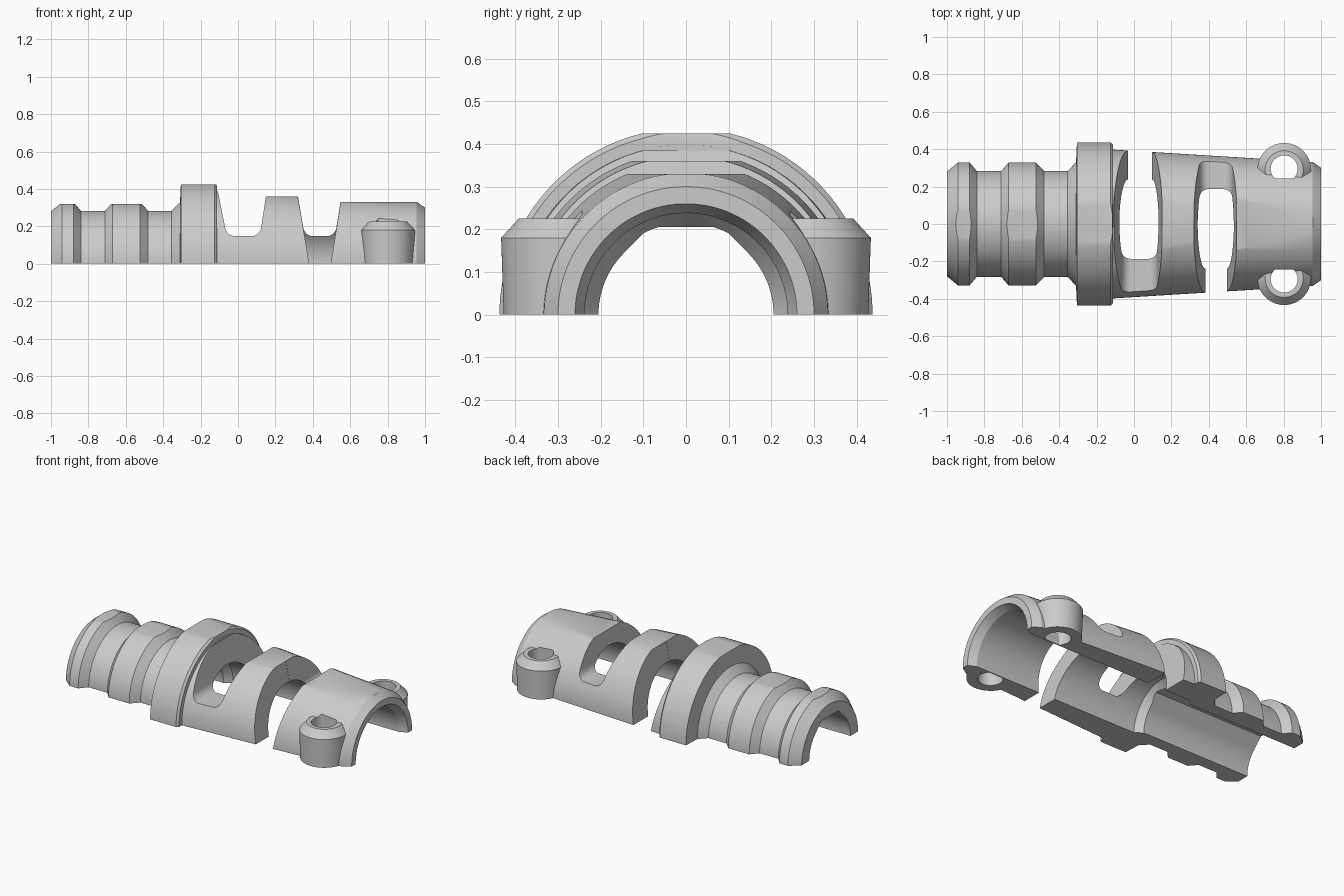
import bpy, bmesh, math

if "Cube" in bpy.data.objects:
    bpy.data.objects.remove(bpy.data.objects["Cube"], do_unlink=True)

SIDES = 96


def loft(name, rings):
    """Closed solid through a list of equally sized rings."""
    bm = bmesh.new()
    loops = [[bm.verts.new(p) for p in ring] for ring in rings]
    n = len(loops[0])
    for a, b in zip(loops, loops[1:]):
        for i in range(n):
            j = (i + 1) % n
            bm.faces.new((a[i], a[j], b[j], b[i]))
    bm.faces.new(loops[0][::-1])
    bm.faces.new(loops[-1])
    bmesh.ops.recalc_face_normals(bm, faces=bm.faces)
    mesh = bpy.data.meshes.new(name)
    bm.to_mesh(mesh)
    bm.free()
    obj = bpy.data.objects.new(name, mesh)
    bpy.context.scene.collection.objects.link(obj)
    return obj


def circle(r):
    angles = [2 * math.pi * (i + 0.5) / SIDES for i in range(SIDES)]
    return [(r * math.cos(a), r * math.sin(a)) for a in angles]


def lathe_x(name, profile):
    return loft(name, [[(x, y, z) for y, z in circle(r)] for x, r in profile])


def prism_y(name, outline, lo, hi):
    return loft(name, [[(x, y, z) for x, z in outline] for y in (lo, hi)])


def combine(target, tool, operation):
    """Bake a boolean into the target and discard the tool."""
    mod = target.modifiers.new("cut", "BOOLEAN")
    mod.operation = operation
    mod.solver = "EXACT"
    mod.object = tool
    graph = bpy.context.evaluated_depsgraph_get()
    baked = bpy.data.meshes.new_from_object(target.evaluated_get(graph))
    target.modifiers.clear()
    target.data = baked
    bpy.data.objects.remove(tool, do_unlink=True)


# Ribbed neck, collar and tapered body
sleeve = lathe_x("split_sleeve", [
    (-1, 0.28), (-0.94, 0.33), (-0.88, 0.33), (-0.84, 0.283), (-0.71, 0.283),
    (-0.67, 0.33), (-0.525, 0.33), (-0.48, 0.283), (-0.355, 0.283),
    (-0.31, 0.33), (-0.305, 0.437), (-0.125, 0.437), (-0.112, 0.425),
    (-0.112, 0.398), (0.955, 0.332), (1, 0.3)])

# Flats along the top
combine(sleeve, prism_y("top_flats", [
    (-1.1, 0.32), (-0.32, 0.32), (-0.32, 0.425), (-0.111, 0.425),
    (-0.111, 0.385), (0.05, 0.385), (0.05, 0.36), (0.45, 0.36),
    (0.45, 0.33), (1.1, 0.33), (1.1, 1), (-1.1, 1)], -1, 1), "DIFFERENCE")

# Screw bosses on both sides
BOSS_X, BOSS_Y = 0.803, 0.29
for side in (-1, 1):
    boss = loft("screw_boss", [
        [(BOSS_X + x, side * BOSS_Y + y, z) for x, y in circle(r)]
        for z, r in ((-0.1, 0.135), (0, 0.137), (0.18, 0.143), (0.225, 0.102))])
    combine(sleeve, boss, "UNION")

# Wide bore with a coned step and a flared mouth
combine(sleeve, lathe_x("wide_bore", [
    (-0.29, 0.17), (-0.2, 0.238), (0.95, 0.238), (1, 0.26), (1.1, 0.26)]),
    "DIFFERENCE")

# Narrow bore with a flat, angled roof
R = 0.205
arch = [(R * math.cos(a), R * math.sin(a))
        for a in (math.radians(45 * i / 12) for i in range(13))]
arch.append((R * math.tan(math.radians(22.5)), R))
arch += [(-y, z) for y, z in reversed(arch)]
arch += [(-R, -0.3), (R, -0.3)]
combine(sleeve, loft("narrow_bore", [[(x, y, z) for y, z in arch]
                                     for x in (-1.1, -0.23)]), "DIFFERENCE")

# D-shaped screw holes
for side in (-1, 1):
    ring = [(BOSS_X + x, side * max(0.295 + y, 0.244)) for x, y in circle(0.072)]
    ring = [p for i, p in enumerate(ring) if p[1] != ring[i - 1][1]
            or p[1] != ring[(i + 1) % SIDES][1]]
    combine(sleeve, loft("screw_hole", [[(x, y, z) for x, y in ring]
                                        for z in (-0.3, 0.6)]), "DIFFERENCE")


# Slanted windows: a raised sill on one side, cut right through on the other
def window(left, right, slope_l, slope_r, open_side):
    def edges(z, grow=0.0):
        return left - slope_l * z - grow, right + slope_r * z + grow

    sill, radius = 0.148, 0.042
    lower_l, lower_r = [], []
    for i in range(7):
        a = math.radians(15 * i)
        z = sill + radius * (1 - math.cos(a))
        l, r = edges(z)
        inset = radius * (1 - math.sin(a))
        lower_l.append((l + inset, z))
        lower_r.append((r - inset, z))
    l, r = edges(0.6)
    outline = lower_l[::-1] + lower_r + [(r, 0.6), (l, 0.6)]
    combine(sleeve, prism_y("window_sill", outline, -open_side, 0), "DIFFERENCE")
    (l0, r0), (l1, r1) = edges(-0.3, 0.001), edges(0.6, 0.001)
    deep = [(l0, -0.3), (r0, -0.3), (r1, 0.6), (l1, 0.6)]
    combine(sleeve, prism_y("window_slot", deep, -0.02 * open_side, open_side),
            "DIFFERENCE")


window(-0.03, 0.095, 0.2, 0.15, 1)
window(0.382, 0.495, 0.17, 0.16, -1)

# Flat parting face
combine(sleeve, prism_y("parting_cut", [(-2, -1), (2, -1), (2, 0), (-2, 0)], -1, 1),
        "DIFFERENCE")

# Plain grey finish
grey = bpy.data.materials.new("plain_grey")
grey.use_nodes = True
colour = (0.6, 0.6, 0.6, 1)
grey.diffuse_color = colour
grey.node_tree.nodes["Principled BSDF"].inputs["Base Color"].default_value = colour
sleeve.data.materials.clear()
sleeve.data.materials.append(grey)
for face in sleeve.data.polygons:
    face.material_index = 0

bpy.ops.object.select_all(action="DESELECT")
sleeve.select_set(True)
bpy.context.view_layer.objects.active = sleeve
bpy.ops.object.shade_smooth_by_angle(angle=math.radians(20))
